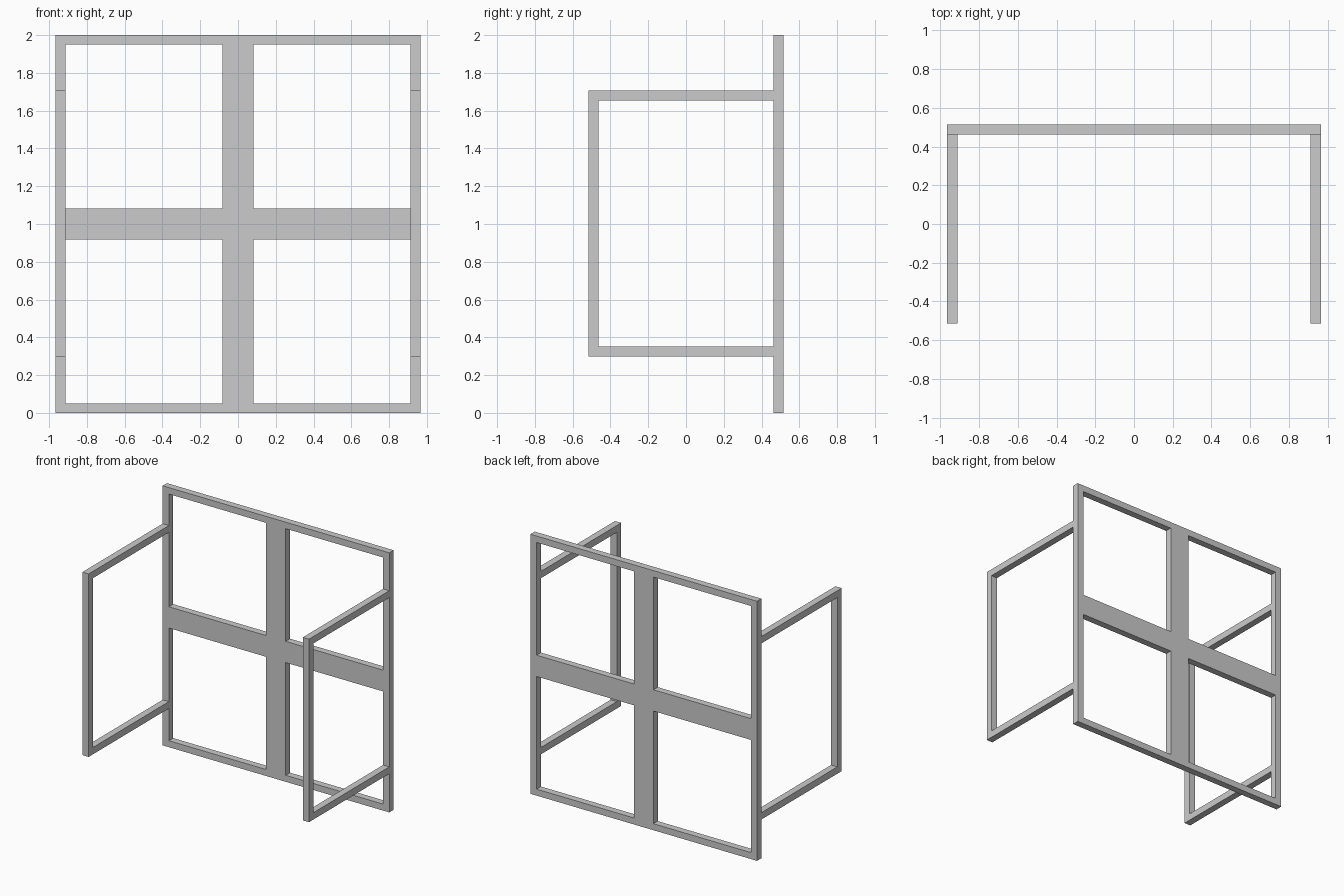
import bpy, bmesh

if "Cube" in bpy.data.objects:
    bpy.data.objects.remove(bpy.data.objects["Cube"])

W, T = 0.966, 0.053        # half width, bar thickness
YB, YF = 0.515, -0.515     # back and front limits
Y0 = YB - T                # front face of the back frame


def finish(name, bm):
    bmesh.ops.recalc_face_normals(bm, faces=bm.faces)
    bmesh.ops.dissolve_limit(bm, angle_limit=0.01, verts=bm.verts, edges=bm.edges)
    mesh = bpy.data.meshes.new(name)
    bm.to_mesh(mesh)
    bm.free()
    obj = bpy.data.objects.new(name, mesh)
    bpy.context.collection.objects.link(obj)
    return obj


def extrude(bm, offset):
    geom = bmesh.ops.extrude_face_region(bm, geom=bm.faces[:])["geom"]
    verts = [g for g in geom if isinstance(g, bmesh.types.BMVert)]
    bmesh.ops.translate(bm, vec=offset, verts=verts)


# Back frame: a 5 x 5 cell sheet with four window openings, given thickness
xs = [-W, -W + T, -0.083, 0.083, W - T, W]
zs = [0, 0.05, 0.918, 1.082, 1.95, 2]
bm = bmesh.new()
grid = [[bm.verts.new((x, Y0, z)) for z in zs] for x in xs]
for i in range(5):
    for j in range(5):
        if i in (1, 3) and j in (1, 3):
            continue
        bm.faces.new((grid[i][j], grid[i + 1][j], grid[i + 1][j + 1], grid[i][j + 1]))
extrude(bm, (0, T, 0))
finish("back_window_frame", bm)

# Side frames: C-shaped profile in the YZ plane, extruded along X
Z0, Z1 = 0.298, 1.708
profile = [(Y0, Z0), (YF, Z0), (YF, Z1), (Y0, Z1),
           (Y0, Z1 - T), (YF + T, Z1 - T), (YF + T, Z0 + T), (Y0, Z0 + T)]
for name, x in (("left_side_frame", -W), ("right_side_frame", W - T)):
    bm = bmesh.new()
    bm.faces.new([bm.verts.new((x, y, z)) for y, z in profile])
    extrude(bm, (T, 0, 0))
    finish(name, bm)
